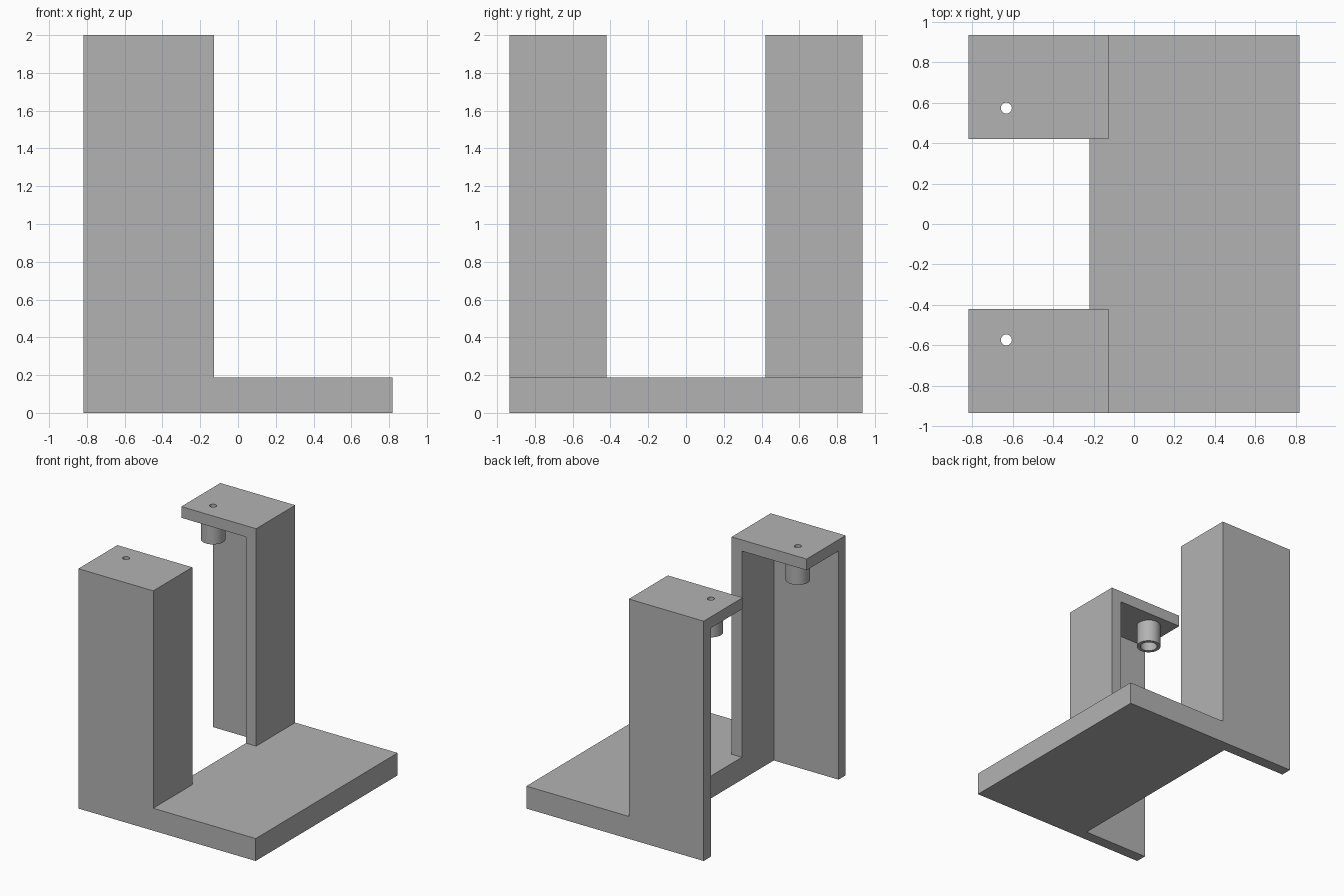
import bpy, bmesh, math
from mathutils import Matrix

if "Cube" in bpy.data.objects:
    bpy.data.objects.remove(bpy.data.objects["Cube"], do_unlink=True)

grey = bpy.data.materials.new("plain grey")
grey.use_nodes = True
grey.diffuse_color = (0.45, 0.45, 0.45, 1)
grey.node_tree.nodes["Principled BSDF"].inputs["Base Color"].default_value = (0.45, 0.45, 0.45, 1)

# Main dimensions
WALL = 0.0935
HALF_X, HALF_Y, HEIGHT = 0.818, 0.935, 2.0
BASE_TOP = 2 * WALL
TOWER_FRONT = -0.127
GAP = 0.421
BOSS_X, BOSS_Y = -0.631, 0.573
PLATE_UNDER = HEIGHT - WALL
BOSS_UNDER = PLATE_UNDER - 0.187


def finish(name, bm):
    bmesh.ops.recalc_face_normals(bm, faces=bm.faces[:])
    mesh = bpy.data.meshes.new(name)
    bm.to_mesh(mesh)
    bm.free()
    mesh.materials.append(grey)
    obj = bpy.data.objects.new(name, mesh)
    bpy.context.collection.objects.link(obj)
    return obj


def box(name, low, high):
    bm = bmesh.new()
    bmesh.ops.create_cube(bm, size=1)
    for v in bm.verts:
        v.co = [low[i] if v.co[i] < 0 else high[i] for i in range(3)]
    return finish(name, bm)


def cylinder(name, y, radius, z0, z1):
    bm = bmesh.new()
    bmesh.ops.create_cone(bm, cap_ends=True, segments=48, radius1=radius, radius2=radius,
                          depth=z1 - z0, matrix=Matrix.Translation((BOSS_X, y, (z0 + z1) / 2)))
    return finish(name, bm)


def extrude_profile(name, points):
    bm = bmesh.new()
    face = bm.faces.new([bm.verts.new((x, -HALF_Y, z)) for x, z in points])
    made = bmesh.ops.extrude_face_region(bm, geom=[face])["geom"]
    bmesh.ops.translate(bm, vec=(0, 2 * HALF_Y, 0),
                        verts=[g for g in made if isinstance(g, bmesh.types.BMVert)])
    return finish(name, bm)


def activate(obj):
    bpy.ops.object.select_all(action="DESELECT")
    obj.select_set(True)
    bpy.context.view_layer.objects.active = obj


def cut(obj, cutter):
    cutter.hide_render = True
    mod = obj.modifiers.new("cut", "BOOLEAN")
    mod.operation, mod.solver, mod.object = "DIFFERENCE", "EXACT", cutter
    activate(obj)
    bpy.ops.object.modifier_apply(modifier=mod.name)
    bpy.data.objects.remove(cutter, do_unlink=True)


def smooth(obj):
    activate(obj)
    bpy.ops.object.shade_smooth_by_angle(angle=math.radians(30))


# Stand: an L-shaped extrusion, hollowed behind and split into two towers
stand = extrude_profile("stand", [(-HALF_X, 0), (HALF_X, 0), (HALF_X, BASE_TOP),
                                  (TOWER_FRONT, BASE_TOP), (TOWER_FRONT, HEIGHT),
                                  (-HALF_X, HEIGHT)])
inner_y = HALF_Y - WALL
cut(stand, box("cavity_cutter", (-1, -inner_y, -1), (TOWER_FRONT - WALL, inner_y, PLATE_UNDER)))
cut(stand, box("gap_cutter", (-1, -GAP, BASE_TOP), (0, GAP, 3)))

# Screw holes through the top plates, and hollow bosses beneath them
for side, sign in (("front", -1), ("back", 1)):
    y = sign * BOSS_Y
    cut(stand, cylinder("hole_cutter", y, 0.027, PLATE_UNDER - 0.1, HEIGHT + 0.1))
    boss = cylinder(side + "_boss", y, 0.0925, BOSS_UNDER, PLATE_UNDER)
    cut(boss, cylinder("bore_cutter", y, 0.066, BOSS_UNDER - 0.1, PLATE_UNDER + 0.1))
    smooth(boss)
smooth(stand)
